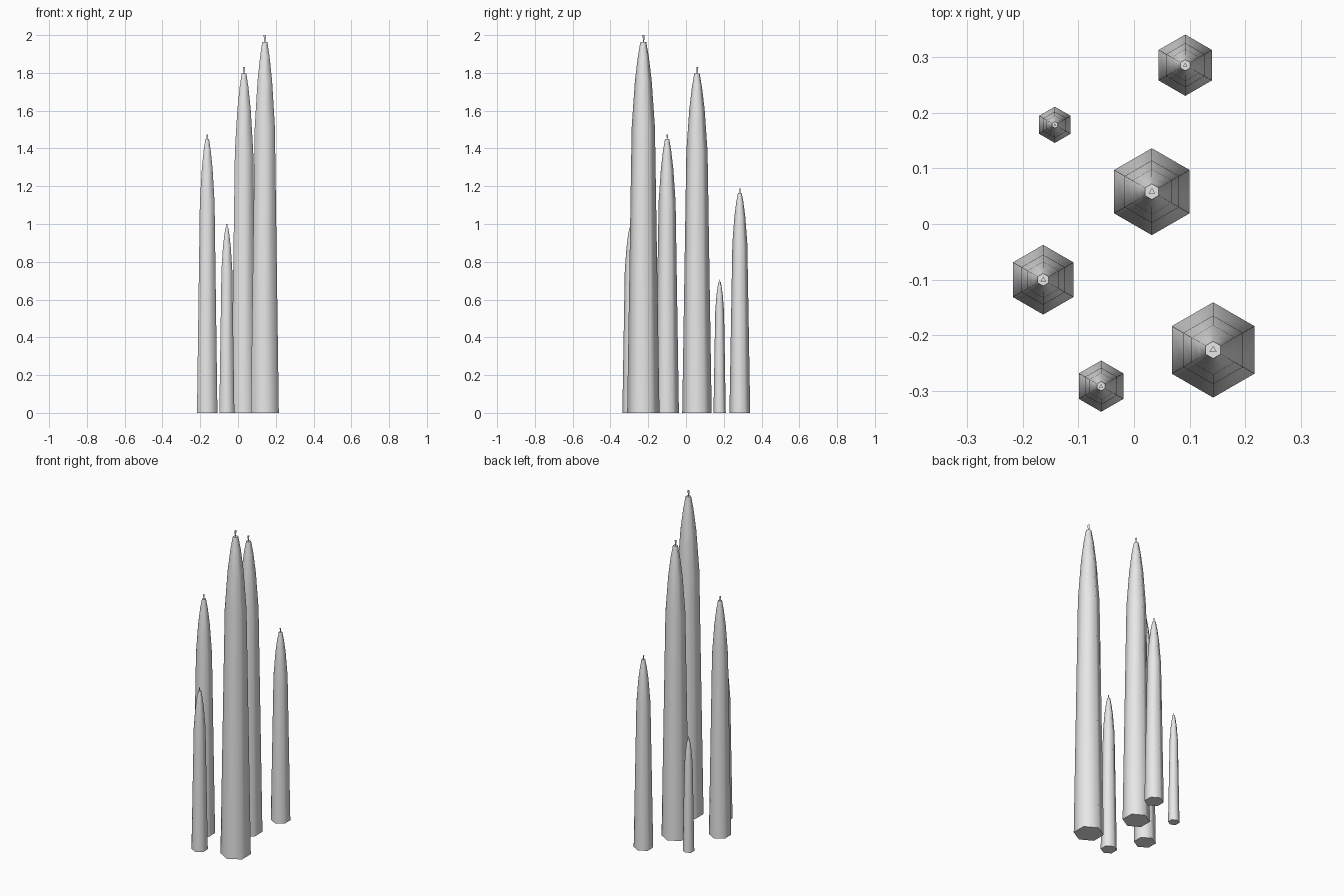
import bpy, bmesh
from math import cos, sin, pi, radians

cube = bpy.data.objects.get("Cube")
if cube:
    bpy.data.objects.remove(cube, do_unlink=True)

GREY = (0.8, 0.8, 0.8, 1.0)
mat = bpy.data.materials.new("light_grey")
mat.use_nodes = True
mat.diffuse_color = GREY
mat.node_tree.nodes["Principled BSDF"].inputs["Base Color"].default_value = GREY


def lathe(name, sides, profile, location):
    """Closed prism through (radius, height) rings, one corner towards +y."""
    bm = bmesh.new()
    rings = []
    for r, z in profile:
        angles = [pi / 2 + 2 * pi * i / sides for i in range(sides)]
        rings.append([bm.verts.new((r * cos(a), r * sin(a), z)) for a in angles])
    for low, high in zip(rings, rings[1:]):
        for i in range(sides):
            j = (i + 1) % sides
            bm.faces.new((low[i], low[j], high[j], high[i]))
    bm.faces.new(rings[0][::-1])
    bm.faces.new(rings[-1])
    mesh = bpy.data.meshes.new(name)
    bm.to_mesh(mesh)
    bm.free()
    mesh.materials.append(mat)
    obj = bpy.data.objects.new(name, mesh)
    obj.location = location
    bpy.context.collection.objects.link(obj)
    return obj


# Tapered body as fractions of base radius and body height
TAPER = [(1, 0), (0.72, 0.77), (0.52, 0.895), (0.34, 0.96), (0.18, 1)]

# Candles: name, x, y, base radius, total height
CANDLES = [
    ("front_left", 0.142, -0.226, 0.0855, 2.0),
    ("centre", 0.032, 0.058, 0.078, 1.83),
    ("right", -0.163, -0.1, 0.0625, 1.475),
    ("front", -0.059, -0.291, 0.046, 1.0),
    ("back", 0.092, 0.285, 0.055, 1.187),
    ("back_right", -0.142, 0.178, 0.0325, 0.707),
]

for name, x, y, r, height in CANDLES:
    wick = 0.42 * r
    body = height - wick
    # Six-sided body, smooth around the sides with a crisp flat tip and base
    candle = lathe(name + "_candle", 6, [(r * a, body * b) for a, b in TAPER], (x, y, 0))
    bpy.ops.object.select_all(action="DESELECT")
    candle.select_set(True)
    bpy.context.view_layer.objects.active = candle
    bpy.ops.object.shade_smooth_by_angle(angle=radians(65))
    # Three-sided wick, flaring towards its top
    lathe(name + "_wick", 3, [(0.045 * r, 0), (0.09 * r, wick)], (x, y, body))
